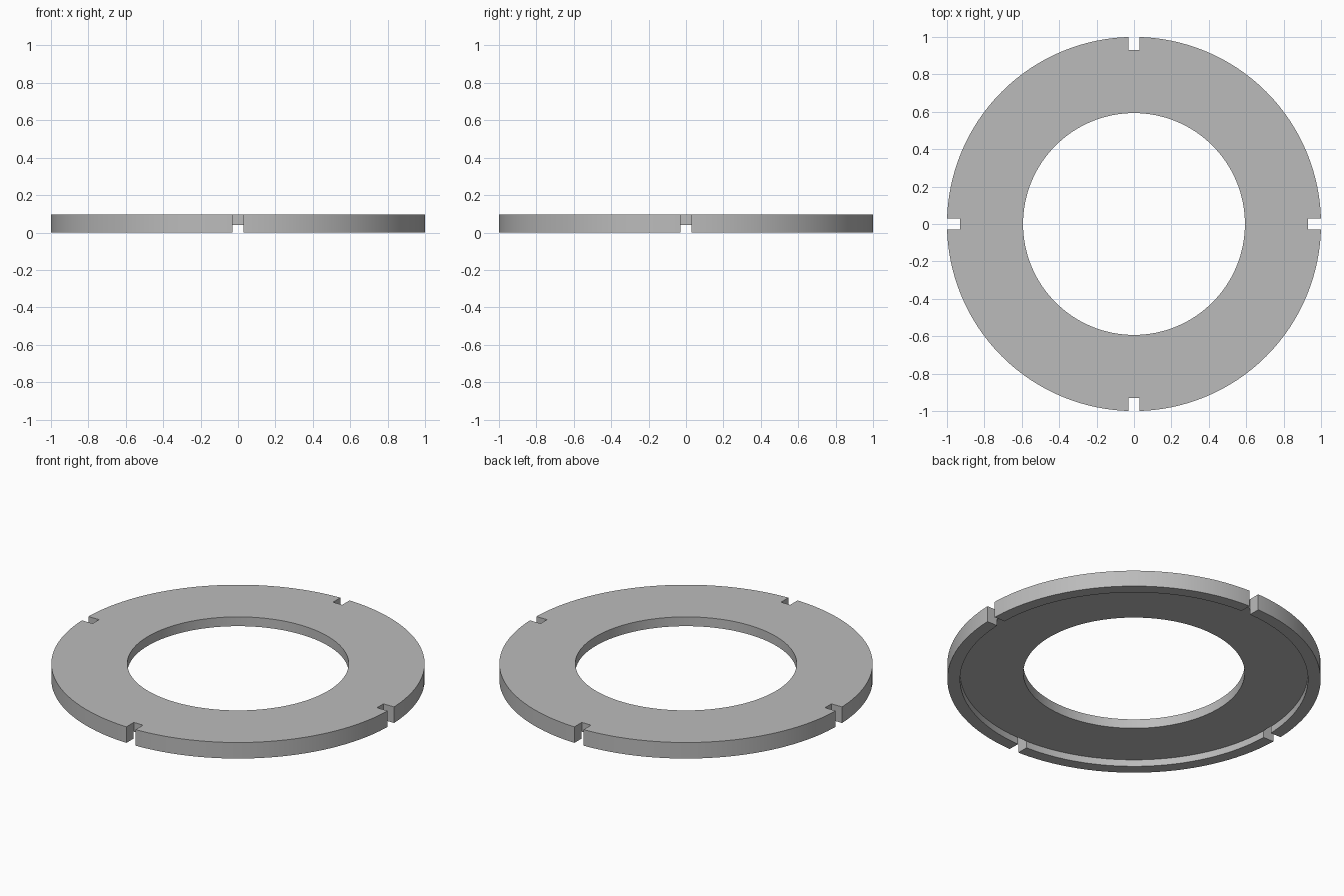
import bpy, bmesh, math
from mathutils import Matrix, Vector

cube = bpy.data.objects.get("Cube")
if cube:
    bpy.data.objects.remove(cube, do_unlink=True)

OUTER, RIM_INNER, HOLE = 1.0, 0.932, 0.593
TOP, RECESS = 0.095, 0.04
NOTCH_WIDTH, NOTCH_END = 0.06, 0.93
STEPS = 128


def add_object(name, bm):
    bmesh.ops.recalc_face_normals(bm, faces=bm.faces)
    mesh = bpy.data.meshes.new(name)
    bm.to_mesh(mesh)
    bm.free()
    obj = bpy.data.objects.new(name, mesh)
    bpy.context.collection.objects.link(obj)
    return obj


# Plain grey material
grey = bpy.data.materials.new("plain_grey")
grey.use_nodes = True
colour = (0.5, 0.5, 0.5, 1)
grey.diffuse_color = colour
grey.node_tree.nodes["Principled BSDF"].inputs["Base Color"].default_value = colour

# Ring: a flat plate with a lip under its outer edge, turned about z
profile = [(HOLE, RECESS), (RIM_INNER, RECESS), (RIM_INNER, 0),
           (OUTER, 0), (OUTER, TOP), (HOLE, TOP)]
bm = bmesh.new()
verts = [bm.verts.new((r, 0, z)) for r, z in profile]
edges = [bm.edges.new((v, verts[i - 1])) for i, v in enumerate(verts)]
bmesh.ops.spin(bm, geom=verts + edges, cent=(0, 0, 0), axis=(0, 0, 1),
               angle=math.tau, steps=STEPS, use_merge=True)
bmesh.ops.remove_doubles(bm, verts=bm.verts, dist=0.0001)
ring = add_object("notched_ring", bm)
ring.data.materials.append(grey)

# Four notch cutters around the rim
bm = bmesh.new()
length = 0.2
for i in range(4):
    place = (Matrix.Rotation(i * math.pi / 2, 4, 'Z')
             @ Matrix.Translation(Vector((NOTCH_END + length / 2, 0, TOP / 2)))
             @ Matrix.Diagonal((length, NOTCH_WIDTH, 0.3, 1)))
    bmesh.ops.create_cube(bm, size=1, matrix=place)
cutter = add_object("notch_cutter", bm)
cutter.hide_render = True

# Cut the notches, then smooth the curved walls
cut = ring.modifiers.new("notches", 'BOOLEAN')
cut.operation = 'DIFFERENCE'
cut.solver = 'EXACT'
cut.object = cutter
bpy.ops.object.select_all(action='DESELECT')
bpy.context.view_layer.objects.active = ring
ring.select_set(True)
bpy.ops.object.modifier_apply(modifier=cut.name)
bpy.data.objects.remove(cutter, do_unlink=True)
bpy.ops.object.shade_smooth_by_angle(angle=math.radians(30))
